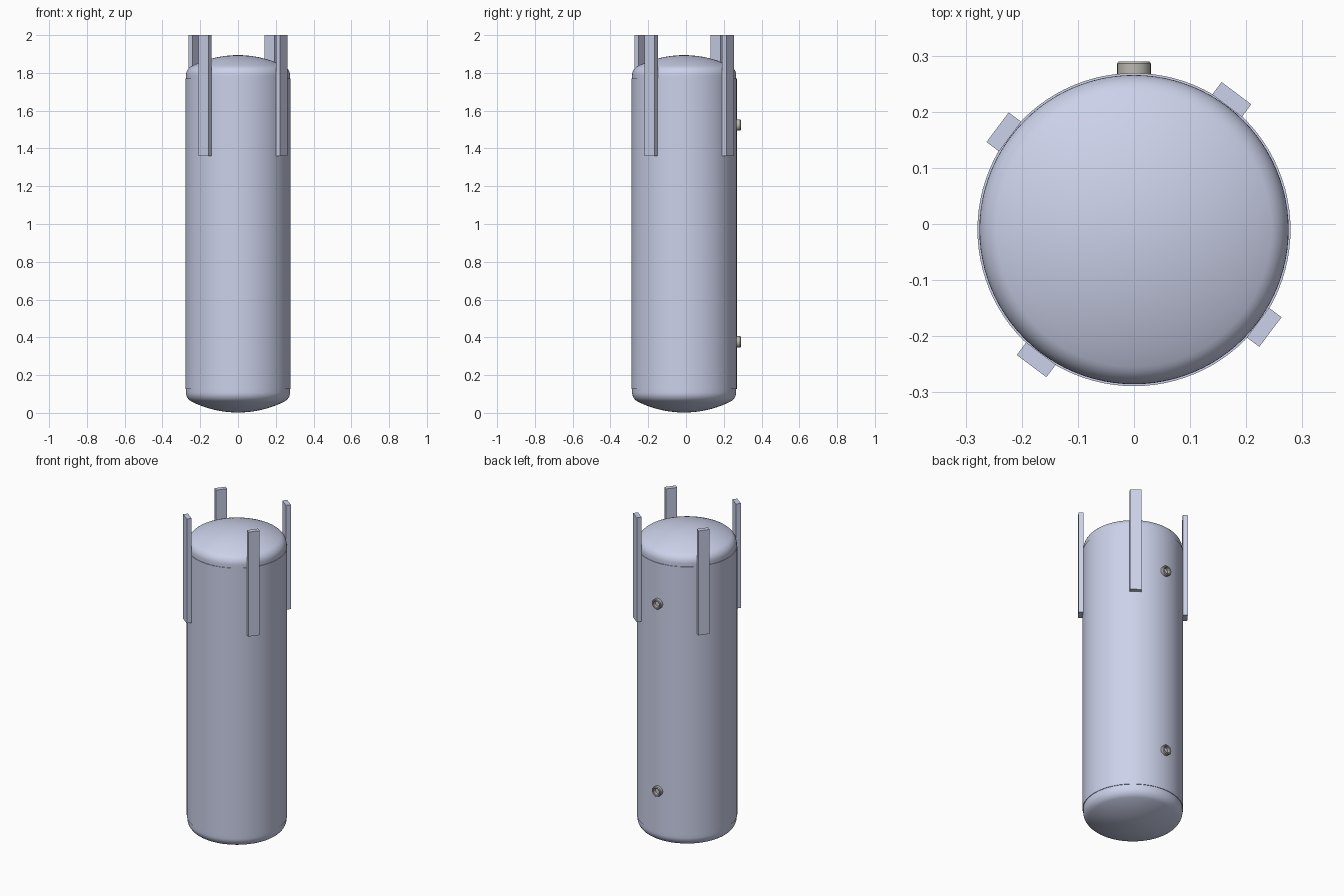
import bpy, bmesh
from math import pi, sin, cos, radians, sqrt, asin
from mathutils import Matrix, Vector

if "Cube" in bpy.data.objects:
    bpy.data.objects.remove(bpy.data.objects["Cube"])

CY = -0.010          # tank axis in y
R = 0.279            # shell radius
Z0, Z1, TOP = 0.126, 1.770, 1.894


def material(name, rgb):
    m = bpy.data.materials.new(name)
    m.diffuse_color = (*rgb, 1)
    m.use_nodes = True
    m.node_tree.nodes["Principled BSDF"].inputs["Base Color"].default_value = m.diffuse_color
    return m


STEEL = material("painted_steel", (0.60, 0.64, 0.82))
METAL = material("bare_metal", (0.50, 0.48, 0.44))


def finish(name, bm, mat, matrix=None, smooth=True):
    bmesh.ops.remove_doubles(bm, verts=bm.verts, dist=1e-5)
    bmesh.ops.recalc_face_normals(bm, faces=bm.faces)
    me = bpy.data.meshes.new(name)
    bm.to_mesh(me)
    bm.free()
    me.materials.append(mat)
    ob = bpy.data.objects.new(name, me)
    bpy.context.collection.objects.link(ob)
    if matrix:
        ob.matrix_world = matrix
    if smooth:
        bpy.ops.object.select_all(action='DESELECT')
        ob.select_set(True)
        bpy.context.view_layer.objects.active = ob
        bpy.ops.object.shade_smooth_by_angle(angle=radians(30))
    return ob


def lathe(name, profile, steps, mat, matrix, closed=False):
    """Revolve (radius, z) points around z."""
    bm = bmesh.new()
    vs = [bm.verts.new((r, 0, z)) for r, z in profile]
    pairs = list(zip(vs, vs[1:])) + ([(vs[-1], vs[0])] if closed else [])
    es = [bm.edges.new(p) for p in pairs]
    bmesh.ops.spin(bm, geom=vs + es, cent=(0, 0, 0), axis=(0, 0, 1),
                   angle=2 * pi, steps=steps, use_merge=True)
    return finish(name, bm, mat, matrix)


# Dished head: short straight flange, tight knuckle, shallow crown
def head(rad=0.2755, height=TOP - Z1):
    knuckle, crown = 0.055, 2 * 0.2755
    drop = sqrt((crown - knuckle) ** 2 - (rad - knuckle) ** 2)
    flange = height - (crown - drop)
    a0 = asin((rad - knuckle) / (crown - knuckle))
    pts = [(rad, 0.0)]
    for i in range(9):
        a = (pi / 2 - a0) * i / 8
        pts.append((rad - knuckle + knuckle * cos(a), flange + knuckle * sin(a)))
    for i in range(1, 11):
        a = a0 * (1 - i / 10)
        pts.append((crown * sin(a), flange - drop + crown * cos(a)))
    return pts


# Tank: lower head, shell, upper head
dome = head()
profile = [(r, Z0 - z) for r, z in reversed(dome)] + [(R, Z0), (R, Z1)]
profile += [(r, Z1 + z) for r, z in dome]
lathe("tank", profile, 96, STEEL, Matrix.Translation((0, CY, 0)))

# Four mounting legs, flat bars on the shell
for k in range(4):
    bm = bmesh.new()
    bmesh.ops.create_cube(bm, size=1, matrix=Matrix.Diagonal((0.028, 0.066, 0.64, 1)))
    rot = Matrix.Rotation(radians(53.1 + 90 * k), 4, 'Z')
    pos = Matrix.Translation((0, CY, 1.68)) @ rot @ Matrix.Translation((0.290, 0, 0))
    finish(f"leg_{k + 1}", bm, STEEL, pos, smooth=False)

# Two threaded sockets on the back, bored and chamfered
tip = 0.290
socket = [(0.030, -0.026), (0.030, -0.004), (0.027, 0), (0.022, 0),
          (0.019, -0.003), (0.019, -0.026)]
for name, z in (("lower_socket", 0.376), ("upper_socket", 1.524)):
    m = Matrix.Translation((0, tip, z)) @ Matrix.Rotation(-pi / 2, 4, 'X')
    lathe(name, socket, 48, METAL, m, closed=True)
